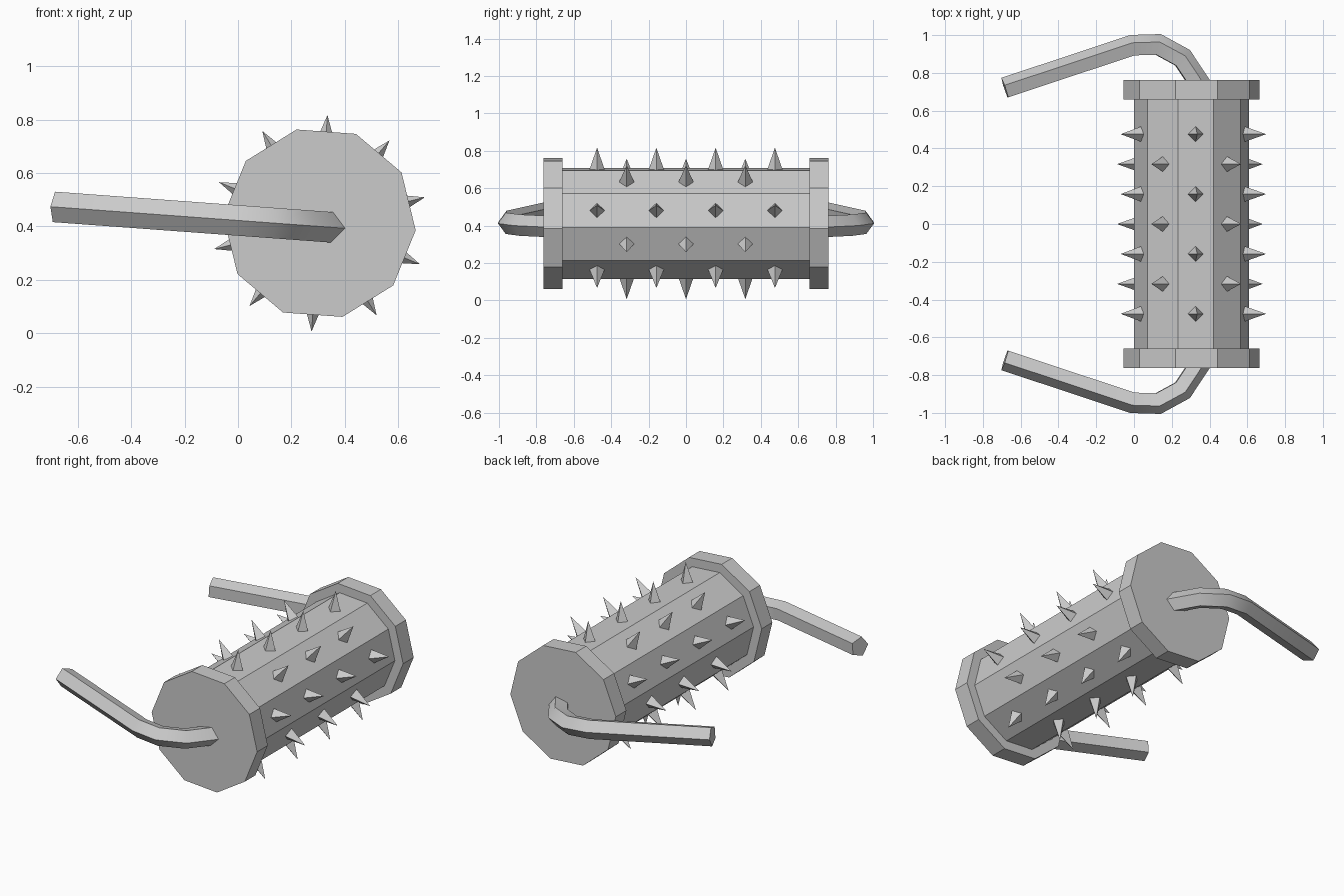
import bpy, bmesh, math
from mathutils import Matrix, Vector

if "Cube" in bpy.data.objects:
    bpy.data.objects.remove(bpy.data.objects["Cube"])

# Everything is built around the roller axis, then tilted slightly about y
PLACE = Matrix.Translation((0.305, 0, 0.412)) @ Matrix.Rotation(math.radians(4.2), 4, 'Y')


def finish(name, bm):
    bmesh.ops.recalc_face_normals(bm, faces=bm.faces)
    mesh = bpy.data.meshes.new(name)
    bm.to_mesh(mesh)
    bm.free()
    ob = bpy.data.objects.new(name, mesh)
    bpy.context.collection.objects.link(ob)
    ob.matrix_world = PLACE
    return ob


def add_prism(bm, radius, y0, y1, sides=10):
    rings = []
    for y in (y0, y1):
        rings.append([bm.verts.new((radius * math.cos(math.tau * i / sides), y,
                                    radius * math.sin(math.tau * i / sides)))
                      for i in range(sides)])
    skin(bm, rings)


def skin(bm, rings):
    n = len(rings[0])
    for a, b in zip(rings, rings[1:]):
        for i in range(n):
            j = (i + 1) % n
            bm.faces.new((a[i], a[j], b[j], b[i]))
    bm.faces.new(rings[0])
    bm.faces.new(rings[-1])


# Ten-sided drum
bm = bmesh.new()
add_prism(bm, 0.305, -0.68, 0.68)
finish("drum", bm)

# Wider end discs
for side, label in ((-1, "front"), (1, "back")):
    bm = bmesh.new()
    add_prism(bm, 0.361, side * 0.66, side * 0.763)
    finish(label + "_disc", bm)

# Spikes on every drum face, alternating rows of four and three
bm = bmesh.new()
apothem = 0.305 * math.cos(math.pi / 10)
tip = 0.406
for k in range(10):
    a = math.radians(18 + 36 * k)
    out = Vector((math.cos(a), 0, math.sin(a)))
    tan = Vector((-math.sin(a), 0, math.cos(a)))
    along = Vector((0, 1, 0))
    count = 4 if k % 2 == 0 else 3
    for i in range(count):
        c = out * (apothem - 0.005) + along * (0.317 * (i - (count - 1) / 2))
        base = [bm.verts.new(c + d * 0.042) for d in (tan, along, -tan, -along)]
        top = bm.verts.new(out * tip + along * c.y)
        for j in range(4):
            bm.faces.new((base[j], base[(j + 1) % 4], top))
        bm.faces.new(base)
finish("spikes", bm)

# Bent five-sided handles, one at each end
PATH = [Vector(p) for p in ((-0.99, 0.717), (-0.313, 0.941), (-0.177, 0.945),
                            (-0.05, 0.876), (0.067, 0.70))]
for side, label in ((-1, "front"), (1, "back")):
    bm = bmesh.new()
    dirs = [(b - a).normalized() for a, b in zip(PATH, PATH[1:])]
    rings = []
    for i, p in enumerate(PATH):
        d0, d1 = dirs[max(i - 1, 0)], dirs[min(i, len(dirs) - 1)]
        t = (d0 + d1).normalized()
        n = Vector((-t.y, t.x)) / t.dot(d1)
        ring = []
        for s in range(5):
            a = math.tau * s / 5
            q = p + n * (0.06 * math.cos(a))
            ring.append(bm.verts.new((q.x, side * q.y, -0.012 + 0.06 * math.sin(a))))
        rings.append(ring)
    skin(bm, rings)
    ob = finish(label + "_handle", bm)
    bpy.ops.object.select_all(action='DESELECT')
    ob.select_set(True)
    bpy.context.view_layer.objects.active = ob
    bpy.ops.object.shade_smooth_by_angle(angle=math.radians(35))
